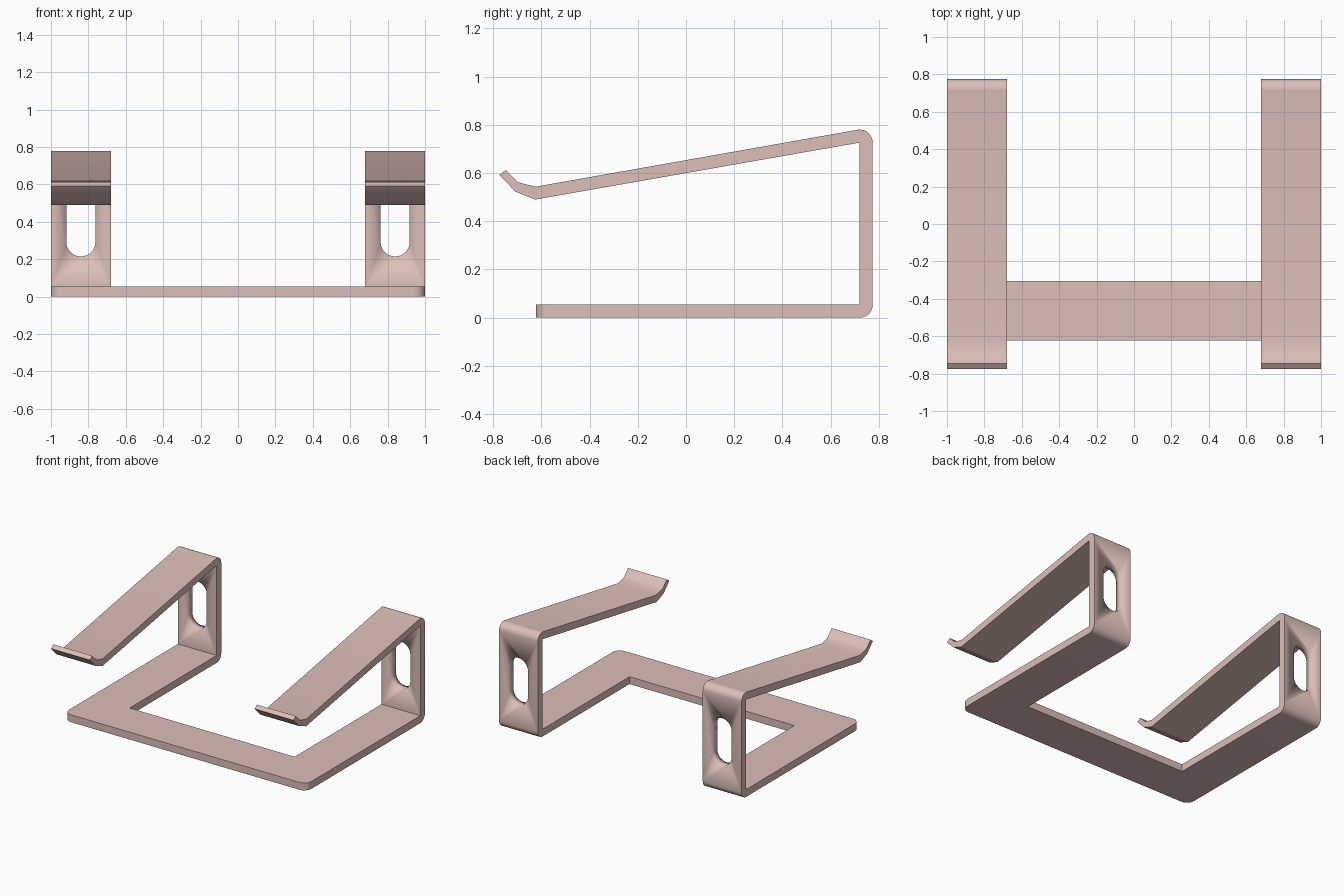
import bpy, bmesh
from math import cos, sin, radians
from mathutils import Vector

if "Cube" in bpy.data.objects:
    bpy.data.objects.remove(bpy.data.objects["Cube"])

OUT, IN = 1.0, 0.68          # arm strip, outer and inner x
BACK, WALL = 0.774, 0.72     # rear panel, outer and inner y
THICK = 0.055                # base plate thickness
SLOT_X, SLOT_R, SLOT_Z0, SLOT_Z1 = 0.84, 0.078, 0.293, 0.487


def arc(cx, cy, r, a0, a1, n=8):
    return [(cx + r * cos(radians(a0 + (a1 - a0) * i / n)),
             cy + r * sin(radians(a0 + (a1 - a0) * i / n))) for i in range(n + 1)]


def extrude(bm, points, vec):
    face = bm.faces.new([bm.verts.new(p) for p in points])
    ext = bmesh.ops.extrude_face_region(bm, geom=[face], use_keep_orig=True)
    verts = [g for g in ext["geom"] if isinstance(g, bmesh.types.BMVert)]
    bmesh.ops.translate(bm, verts=verts, vec=Vector(vec))


def finish(bm, name):
    bmesh.ops.recalc_face_normals(bm, faces=bm.faces)
    mesh = bpy.data.meshes.new(name)
    bm.to_mesh(mesh)
    bm.free()
    obj = bpy.data.objects.new(name, mesh)
    bpy.context.collection.objects.link(obj)
    bpy.ops.object.select_all(action="DESELECT")
    obj.select_set(True)
    bpy.context.view_layer.objects.active = obj
    bpy.ops.object.shade_smooth_by_angle(angle=radians(25))
    return obj


bm = bmesh.new()

# U-shaped base plate with rounded front corners
r = 0.06
front = -0.622
plate = [(-OUT, WALL)] + arc(-OUT + r, front + r, r, 180, 270) \
    + arc(OUT - r, front + r, r, 270, 360) \
    + [(OUT, WALL), (IN, WALL), (IN, -0.305), (-IN, -0.305), (-IN, WALL)]
extrude(bm, [(x, y, 0) for x, y in plate], (0, 0, THICK))

# bent strips: rear panel, sloping arm and upturned front lip
b = BACK - WALL
strip = [(WALL, THICK)] + arc(WALL, b, b, -90, 0) + arc(WALL, 0.726, b, 0, 95) + [
    (-0.625, 0.543), (-0.695, 0.561), (-0.746, 0.612), (-0.775, 0.592),
    (-0.706, 0.522), (-0.625, 0.49), (WALL, 0.726)]
for x in (-OUT, IN):
    extrude(bm, [(x, y, z) for y, z in strip], (OUT - IN, 0, 0))

# weld the strips to the base
joint = [f for f in bm.faces if all(abs(v.co.y - WALL) < 1e-4 and v.co.z < THICK + 1e-4
                                    for v in f.verts)]
bmesh.ops.delete(bm, geom=joint, context="FACES")
bmesh.ops.remove_doubles(bm, verts=bm.verts, dist=1e-4)
stand = finish(bm, "laptop_stand")

mat = bpy.data.materials.new("rose_metal")
mat.diffuse_color = (0.72, 0.52, 0.48, 1)
mat.use_nodes = True
mat.node_tree.nodes["Principled BSDF"].inputs["Base Color"].default_value = mat.diffuse_color
stand.data.materials.append(mat)

# cable slots through the rear panels
bm = bmesh.new()
for side in (-1, 1):
    outline = arc(side * SLOT_X, SLOT_Z1, SLOT_R, 0, 180, 16) \
        + arc(side * SLOT_X, SLOT_Z0, SLOT_R, 180, 360, 16)
    extrude(bm, [(x, WALL - 0.05, z) for x, z in outline], (0, 0.2, 0))
cutter = finish(bm, "slot_cutter")
cutter.data.materials.append(mat)
cutter.hide_render = True
cutter.display_type = "WIRE"
cut = stand.modifiers.new("slots", "BOOLEAN")
cut.operation = "DIFFERENCE"
cut.solver = "EXACT"
cut.object = cutter
